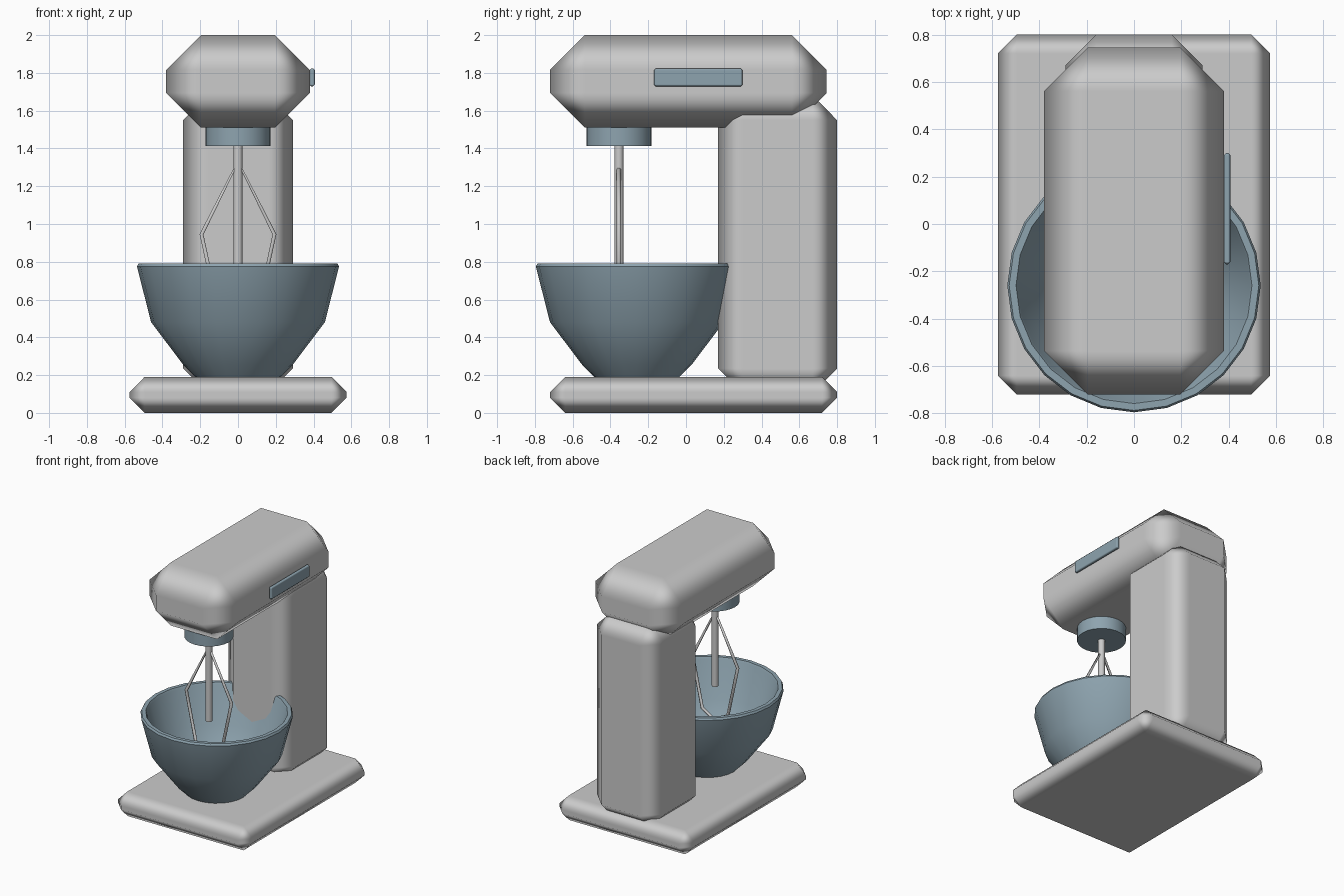
import bpy, math

if "Cube" in bpy.data.objects:
    bpy.data.objects.remove(bpy.data.objects["Cube"])

steel = bpy.data.materials.new("blue_grey")
steel.diffuse_color = (0.27, 0.37, 0.43, 1)
steel.use_nodes = True
steel.node_tree.nodes["Principled BSDF"].inputs["Base Color"].default_value = steel.diffuse_color


def finish(name, mat=None):
    ob = bpy.context.object
    ob.name = name
    if mat:
        ob.data.materials.append(mat)
    return ob


def chamfer_box(name, x, y, z, width, mat=None):
    """Box given by (min, max) ranges, with one-segment chamfers."""
    lo, hi = zip(x, y, z)
    bpy.ops.mesh.primitive_cube_add(size=1, location=[(a + b) / 2 for a, b in zip(lo, hi)])
    ob = finish(name, mat)
    ob.scale = [b - a for a, b in zip(lo, hi)]
    bpy.ops.object.transform_apply(location=False, rotation=False, scale=True)
    bpy.ops.object.shade_smooth()
    bev = ob.modifiers.new("chamfer", 'BEVEL')
    bev.width, bev.segments = width, 1
    bev.harden_normals = True
    return ob


def cylinder(name, r, y, z0, z1, sides, mat=None):
    bpy.ops.mesh.primitive_cylinder_add(vertices=sides, radius=r, depth=z1 - z0,
                                        location=(0, y, (z0 + z1) / 2))
    bpy.ops.object.shade_smooth_by_angle(angle=math.radians(35))
    return finish(name, mat)


# Body: base plate, column and motor head
chamfer_box("base", (-0.575, 0.575), (-0.72, 0.80), (0, 0.19), 0.08)
chamfer_box("column", (-0.29, 0.29), (0.17, 0.80), (0.105, 1.68), 0.13)
chamfer_box("head", (-0.38, 0.38), (-0.72, 0.745), (1.51, 2.0), 0.184)

# Speed slider on the right of the head
chamfer_box("speed_slider", (0.378, 0.408), (-0.17, 0.30), (1.728, 1.824), 0.011, steel)

# Attachment hub and beater shaft
beater_y = -0.355
cylinder("attachment_hub", 0.172, beater_y, 1.412, 1.56, 24, steel)
cylinder("beater_shaft", 0.024, beater_y, 0.76, 1.46, 12)

# Beater wire: closed loop mirrored about the shaft
half = [(0.193, 0.945), (0.11, 0.56)]
loop = [(0, 1.33)] + half + [(0, 0.49)] + [(-x, z) for x, z in reversed(half)]
cu = bpy.data.curves.new("beater_wire", 'CURVE')
cu.dimensions = '3D'
cu.bevel_depth, cu.bevel_resolution = 0.012, 1
sp = cu.splines.new('POLY')
sp.points.add(len(loop) - 1)
for p, (x, z) in zip(sp.points, loop):
    p.co = (x, beater_y, z, 1)
sp.use_cyclic_u = True
wire = bpy.data.objects.new("beater_wire", cu)
bpy.context.collection.objects.link(wire)

# Bowl: closed wall profile spun round its axis
profile = [(0, 0.17), (0.205, 0.17), (0.29, 0.255), (0.46, 0.48), (0.535, 0.775),
           (0.527, 0.79), (0.498, 0.79), (0.49, 0.775), (0.417, 0.50),
           (0.26, 0.29), (0.18, 0.22), (0, 0.22)]
sides = 24
verts, rings, faces = [], [], []
for r, z in profile:
    n = sides if r else 1
    rings.append([len(verts) + i for i in range(n)])
    for i in range(n):
        a = 2 * math.pi * i / sides
        verts.append((r * math.cos(a), r * math.sin(a), z))
for a, b in zip(rings, rings[1:]):
    for i in range(sides):
        j = (i + 1) % sides
        quad = [a[i % len(a)], a[j % len(a)], b[j % len(b)], b[i % len(b)]]
        faces.append(list(dict.fromkeys(quad)))
me = bpy.data.meshes.new("bowl")
me.from_pydata(verts, [], faces)
bowl = bpy.data.objects.new("bowl", me)
bowl.location.y = -0.26
bpy.context.collection.objects.link(bowl)
bpy.ops.object.select_all(action='DESELECT')
bowl.select_set(True)
bpy.context.view_layer.objects.active = bowl
bpy.ops.object.shade_smooth_by_angle(angle=math.radians(40))
finish("bowl", steel)
